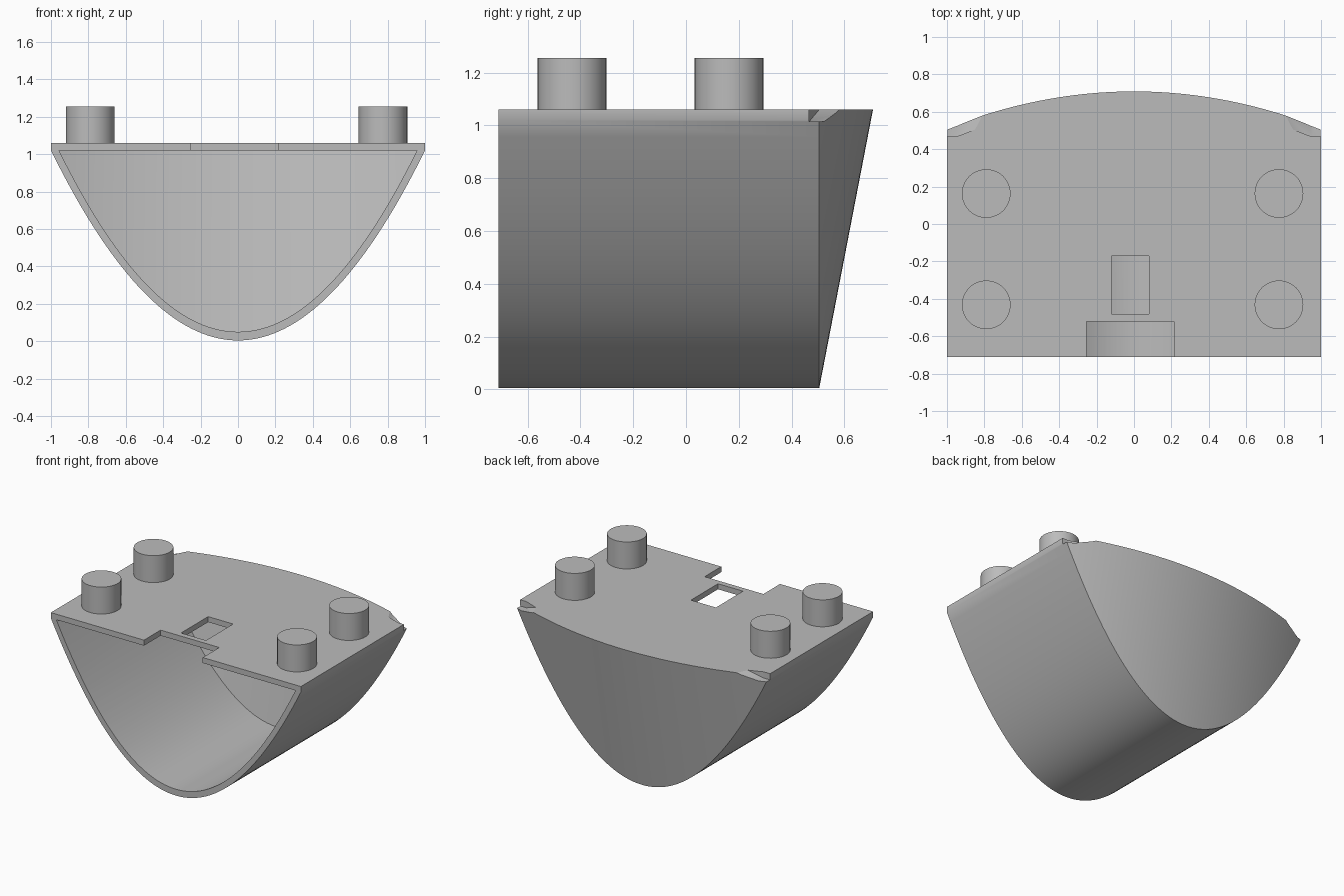
import bpy, bmesh

cube = bpy.data.objects.get("Cube")
if cube:
    bpy.data.objects.remove(cube, do_unlink=True)

grey = bpy.data.materials.new("plain grey")
grey.use_nodes = True
GREY = (0.5, 0.5, 0.5, 1)
grey.diffuse_color = GREY
grey.node_tree.nodes["Principled BSDF"].inputs["Base Color"].default_value = GREY

FRONT, PLATE_LOW, PLATE_TOP = -0.71, 1.02, 1.06
LEAN = 0.193      # how far the back wall leans out per unit of height


def finish(name, bm):
    bmesh.ops.remove_doubles(bm, verts=bm.verts, dist=1e-5)
    bmesh.ops.recalc_face_normals(bm, faces=bm.faces)
    mesh = bpy.data.meshes.new(name)
    bm.to_mesh(mesh)
    bm.free()
    mesh.materials.append(grey)
    ob = bpy.data.objects.new(name, mesh)
    bpy.context.collection.objects.link(ob)
    return ob


def trough(name, half, low, rim, top, front, back, n=64):
    """Solid with a parabolic underside, flat top and leaning bowed back."""
    bm = bmesh.new()
    rows = []
    for i in range(n + 1):
        t = 2 * i / n - 1
        x, z = half * t, low + (rim - low) * t * t
        rows.append([bm.verts.new(p) for p in (
            (x, front, z), (x, back, z),
            (x, back + LEAN * (top - z), top), (x, front, top))])
    for a, b in zip(rows, rows[1:]):
        for k in range(4):
            m = (k + 1) % 4
            bm.faces.new((a[k], a[m], b[m], b[k]))
    for end in (rows[0], rows[-1]):
        if top - rim > 1e-4:
            bm.faces.new(end)
    return finish(name, bm)


def hull(name, points):
    bm = bmesh.new()
    for p in points:
        bm.verts.new(p)
    bmesh.ops.convex_hull(bm, input=bm.verts)
    return finish(name, bm)


def box(name, x0, x1, y0, y1, z0, z1):
    return hull(name, [(x, y, z) for x in (x0, x1) for y in (y0, y1) for z in (z0, z1)])


def smooth(ob):
    bpy.ops.object.select_all(action='DESELECT')
    ob.select_set(True)
    bpy.context.view_layer.objects.active = ob
    bpy.ops.object.shade_smooth_by_angle(angle=0.5)


# Hollow shell with its top plate
shell = trough("shell", 1.0, 0.004, PLATE_LOW, PLATE_TOP, FRONT, 0.505)
cutters = [
    trough("hollow", 0.957, 0.05, PLATE_LOW, PLATE_LOW, -0.8, 0.46),
    box("front_notch", -0.255, 0.215, -0.8, -0.52, 1.0, 1.2),
    box("plate_slot", -0.12, 0.08, -0.48, -0.17, 1.0, 1.2),
]
# Sloping nicks in the two back corners of the plate
for s in (-1, 1):
    cutters.append(hull("corner_nick", [
        (s * 1.05, 0.467, 1.015), (s * 0.95, 0.467, 1.015),
        (s * 1.05, 0.6, 1.015), (s * 0.95, 0.6, 1.015),
        (s * 1.05, 0.467, 1.1), (s * 0.95, 0.467, 1.1),
        (s * 0.85, 0.505, 1.06), (s * 0.8, 0.6, 1.06),
        (s * 0.85, 0.505, 1.1), (s * 0.8, 0.6, 1.1), (s * 1.05, 0.6, 1.1)]))

bpy.context.view_layer.objects.active = shell
for cutter in cutters:
    cutter.hide_render = True
    mod = shell.modifiers.new("cut", 'BOOLEAN')
    mod.operation, mod.solver, mod.object = 'DIFFERENCE', 'EXACT', cutter
    bpy.ops.object.modifier_apply(modifier=mod.name)
for cutter in cutters:
    bpy.data.objects.remove(cutter, do_unlink=True)
smooth(shell)

# Four round pegs on the plate
for side, x in (("right", -0.79), ("left", 0.775)):
    for end, y in (("front", -0.432), ("back", 0.163)):
        bpy.ops.mesh.primitive_cylinder_add(
            vertices=48, radius=0.13, depth=0.205, location=(x, y, 1.1525))
        peg = bpy.context.object
        peg.name = f"{end}_{side}_peg"
        peg.data.materials.append(grey)
        smooth(peg)
